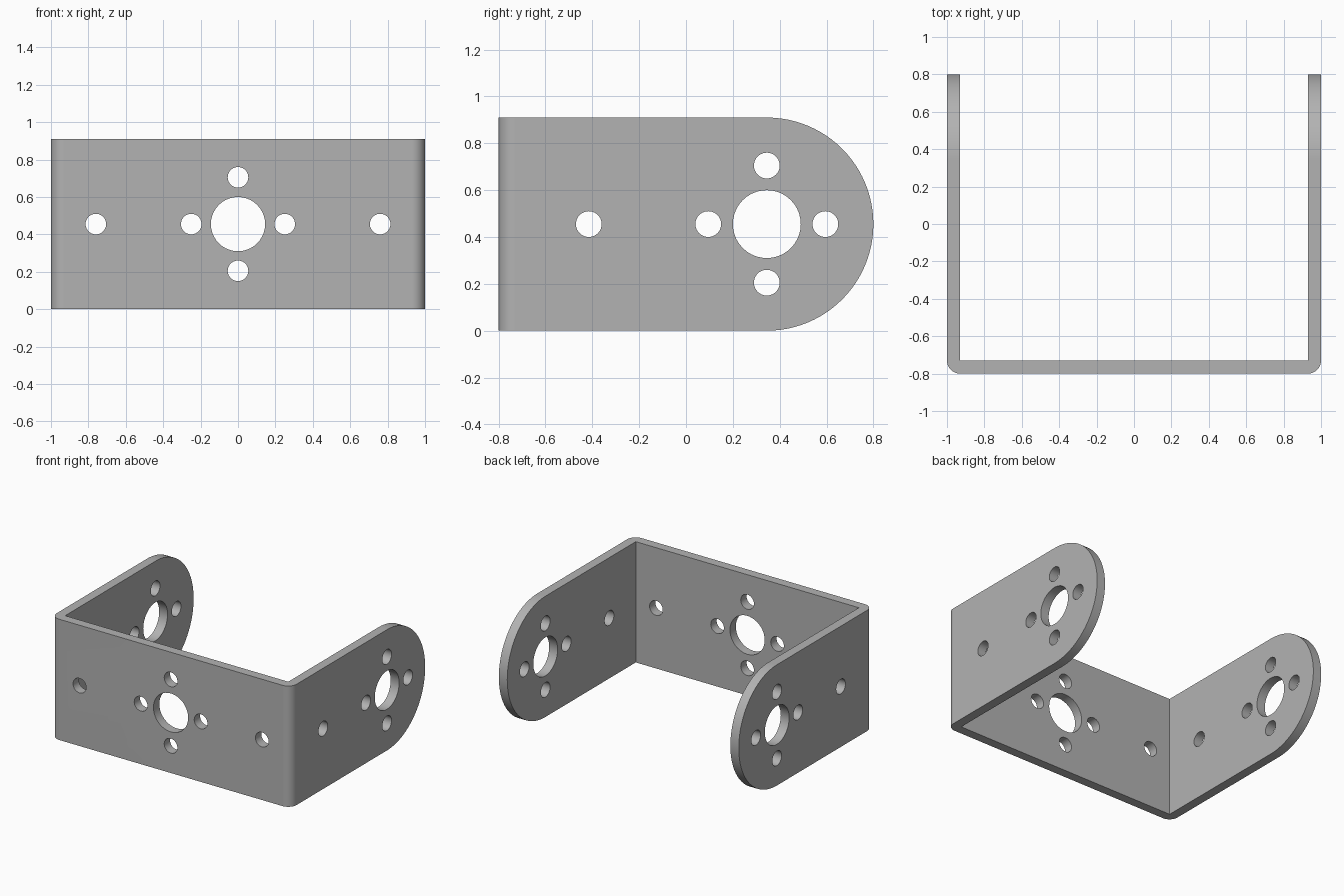
import bpy, bmesh, math
from mathutils import Vector

if "Cube" in bpy.data.objects:
    bpy.data.objects.remove(bpy.data.objects["Cube"], do_unlink=True)

HEIGHT, WALL = 0.91, 0.07
MID = HEIGHT / 2          # height of every hole row
FRONT, BACK = -0.8, 0.8
EAR_Y = BACK - MID        # centre of the rounded ears


def arc(cx, cy, r, start, end, steps):
    """Points along an arc, angles in degrees."""
    angles = [math.radians(start + (end - start) * i / steps) for i in range(steps + 1)]
    return [(cx + r * math.cos(a), cy + r * math.sin(a)) for a in angles]


def prism(name, points, direction):
    """Extrude a closed outline of 3D points along a direction."""
    bm = bmesh.new()
    face = bm.faces.new([bm.verts.new(p) for p in points])
    top = bmesh.ops.extrude_face_region(bm, geom=[face])["geom"]
    bmesh.ops.translate(bm, vec=Vector(direction),
                        verts=[v for v in top if isinstance(v, bmesh.types.BMVert)])
    bmesh.ops.recalc_face_normals(bm, faces=bm.faces)
    mesh = bpy.data.meshes.new(name)
    bm.to_mesh(mesh)
    bm.free()
    obj = bpy.data.objects.new(name, mesh)
    bpy.context.collection.objects.link(obj)
    return obj


def cut(target, cutter, operation):
    """Apply a boolean and discard the cutter."""
    cutter.hide_render = True
    mod = target.modifiers.new("cut", "BOOLEAN")
    mod.object, mod.operation, mod.solver = cutter, operation, "EXACT"
    bpy.context.view_layer.objects.active = target
    bpy.ops.object.modifier_apply(modifier=mod.name)
    bpy.data.objects.remove(cutter, do_unlink=True)


def hole_pattern(centre):
    """Large hole with four small ones around it: (along, height, radius)."""
    ring = [(centre + x, MID + z, 0.055)
            for x, z in arc(0, 0, 0.25, 0, 270, 3)]
    return [(centre, MID, 0.145)] + ring


# Folded strip: U outline with rounded outer bends and sharp inner corners
inner = 1 - WALL
outline = [(-1, BACK)]
outline += arc(-inner, FRONT + WALL, WALL, 180, 270, 12)
outline += arc(inner, FRONT + WALL, WALL, 270, 360, 12)
outline += [(1, BACK), (inner, BACK), (inner, FRONT + WALL),
            (-inner, FRONT + WALL), (-inner, BACK)]
bracket = prism("bracket", [(x, y, -0.1) for x, y in outline], (0, 0, HEIGHT + 0.2))

# Side silhouette: rounded ears at the back
side = [(-1, HEIGHT), (-1, 0)] + arc(EAR_Y, MID, MID, -90, 90, 48)
cut(bracket, prism("ear_cutter", [(-1.2, y, z) for y, z in side], (2.4, 0, 0)), "INTERSECT")

# Holes through both ears
for y, z, r in hole_pattern(EAR_Y) + [(-0.415, MID, 0.055)]:
    ring = arc(y, z, r, 0, 360, 40)[:-1]
    cut(bracket, prism("side_hole", [(-1.2, a, b) for a, b in ring], (2.4, 0, 0)), "DIFFERENCE")

# Holes through the front plate
for x, z, r in hole_pattern(0) + [(s * 0.76, MID, 0.055) for s in (-1, 1)]:
    ring = arc(x, z, r, 0, 360, 40)[:-1]
    cut(bracket, prism("front_hole", [(a, -1, b) for a, b in ring], (0, 0.5, 0)), "DIFFERENCE")

# Grey metal
grey = bpy.data.materials.new("grey_metal")
grey.use_nodes = True
colour = (0.45, 0.45, 0.45, 1)
grey.diffuse_color = colour
grey.node_tree.nodes["Principled BSDF"].inputs["Base Color"].default_value = colour
bracket.data.materials.clear()
bracket.data.materials.append(grey)

# Smooth curves, crisp edges
bpy.ops.object.select_all(action="DESELECT")
bracket.select_set(True)
bpy.context.view_layer.objects.active = bracket
bpy.ops.object.shade_smooth_by_angle(angle=math.radians(30))
weighted = bracket.modifiers.new("weighted_normals", "WEIGHTED_NORMAL")
weighted.keep_sharp = True
